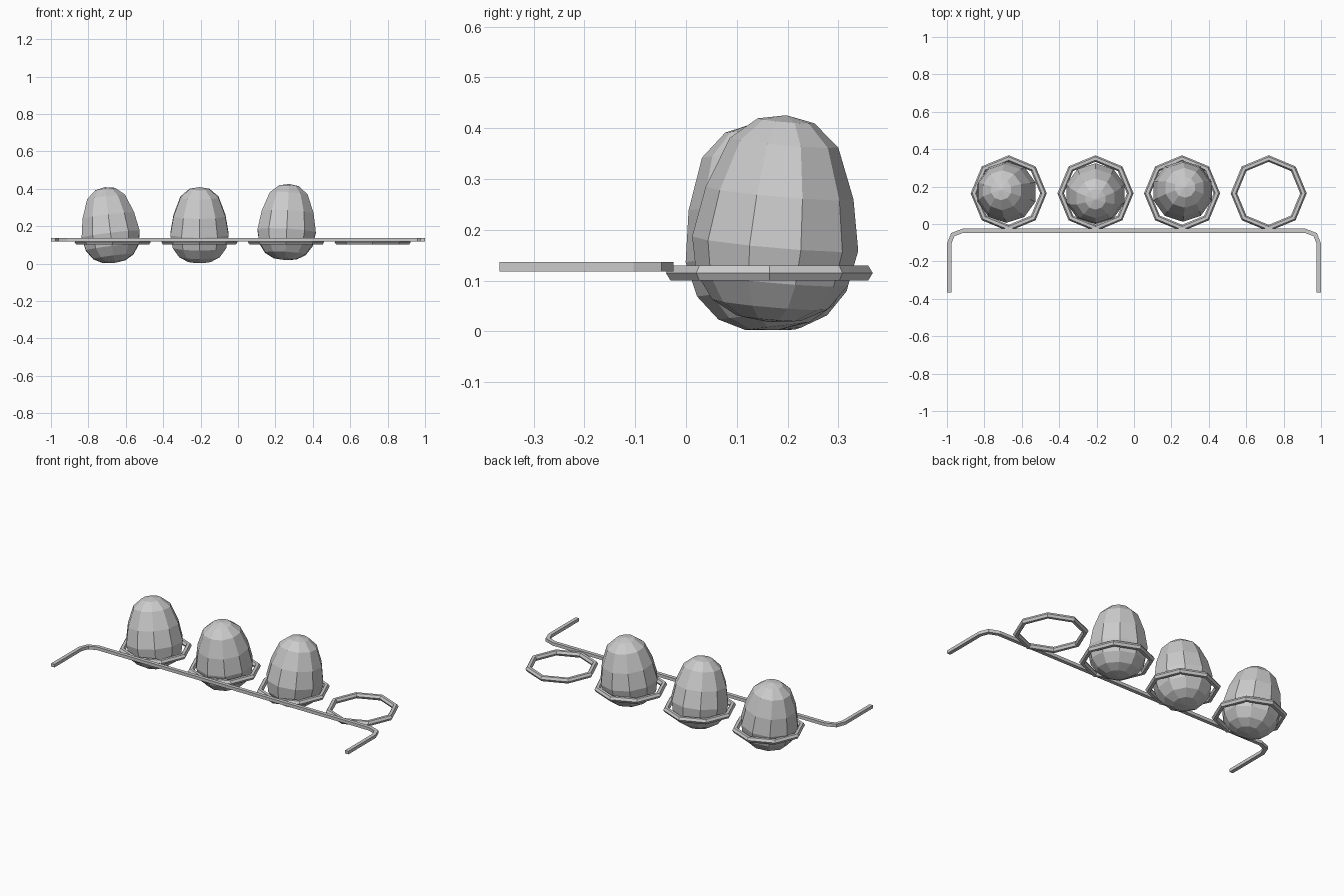
import bpy, bmesh
from math import sin, cos, pi, radians
from mathutils import Matrix, Vector

if "Cube" in bpy.data.objects:
    bpy.data.objects.remove(bpy.data.objects["Cube"])


def new_object(name, bm):
    bmesh.ops.recalc_face_normals(bm, faces=bm.faces[:])
    mesh = bpy.data.meshes.new(name)
    bm.to_mesh(mesh)
    bm.free()
    obj = bpy.data.objects.new(name, mesh)
    bpy.context.collection.objects.link(obj)
    return obj


def bridge(bm, a, b, closed=True):
    n = len(a)
    for i in range(n):
        j = (i + 1) % n
        bm.faces.new((a[i], a[j], b[j], b[i]))


# Holder ring: octagon with a hexagonal wire section
def ring(name, x, y, z, major=0.186, minor=0.0175):
    bm = bmesh.new()
    loops = []
    for i in range(8):
        a = i * pi / 4
        loop = []
        for k in range(6):
            t = k * pi / 3
            r = major + minor * cos(t)
            loop.append(bm.verts.new((r * cos(a), r * sin(a), minor * 0.95 * sin(t))))
        loops.append(loop)
    for i in range(8):
        bridge(bm, loops[i], loops[(i + 1) % 8])
    new_object(name, bm).location = (x, y, z)


# Egg: ten-sided lathe, tilted about the point where it rests in its ring
PROFILE = [(0.064, 0.008), (0.114, 0.035), (0.150, 0.085), (0.164, 0.155),
           (0.146, 0.255), (0.107, 0.355), (0.056, 0.398)]
EGG_HEIGHT, PIVOT = 0.409, 0.115


def egg(name, x, y, lift, tilt_x, tilt_y):
    bm = bmesh.new()
    loops = []
    for r, z in PROFILE:
        loops.append([bm.verts.new((r * cos(radians(36 * i + 18)),
                                    r * sin(radians(36 * i + 18)), z - PIVOT))
                      for i in range(10)])
    for a, b in zip(loops, loops[1:]):
        bridge(bm, a, b)
    for loop, z in ((loops[0], 0), (loops[-1], EGG_HEIGHT)):
        pole = bm.verts.new((0, 0, z - PIVOT))
        for i in range(10):
            bm.faces.new((loop[i], loop[(i + 1) % 10], pole))
    obj = new_object(name, bm)
    obj.location = (x, y, PIVOT + lift)
    obj.rotation_euler = (radians(-tilt_y), radians(tilt_x), 0)


# Mounting bar: flat strip swept along a path with bent ends
def mounting_bar():
    half = [(-0.988, -0.367), (-0.988, -0.105), (-0.969, -0.057), (-0.914, -0.036)]
    path = [Vector(p) for p in half + [(-x, y) for x, y in reversed(half)]]
    w, z0, z1 = 0.011, 0.118, 0.137
    bm = bmesh.new()
    loops = []
    for i, p in enumerate(path):
        d0 = (p - path[i - 1]).normalized() if i else None
        d1 = (path[i + 1] - p).normalized() if i < len(path) - 1 else None
        d0, d1 = d0 or d1, d1 or d0
        n0, n1 = Vector((-d0.y, d0.x)), Vector((-d1.y, d1.x))
        n = (n0 + n1).normalized()
        n *= w / n.dot(n0)
        a, b = p + n, p - n
        loops.append([bm.verts.new(c) for c in
                      ((a.x, a.y, z0), (a.x, a.y, z1), (b.x, b.y, z1), (b.x, b.y, z0))])
    for a, b in zip(loops, loops[1:]):
        bridge(bm, a, b)
    bm.faces.new(loops[0])
    bm.faces.new(loops[-1])
    new_object("mounting_bar", bm)


mounting_bar()
xs = [-0.67, -0.206, 0.257, 0.72]
for i, x in enumerate(xs):
    ring(f"holder_ring_{i + 1}", x, 0.164, 0.115)

# x, y, lift, tilt towards +x, tilt towards +y
eggs = [(-0.676, 0.168, 0.002, -7, 3),
        (-0.206, 0.167, 0.002, 0, -7),
        (0.258, 0.172, 0.018, 3, 5)]
for i, e in enumerate(eggs):
    egg(f"egg_{i + 1}", *e)
